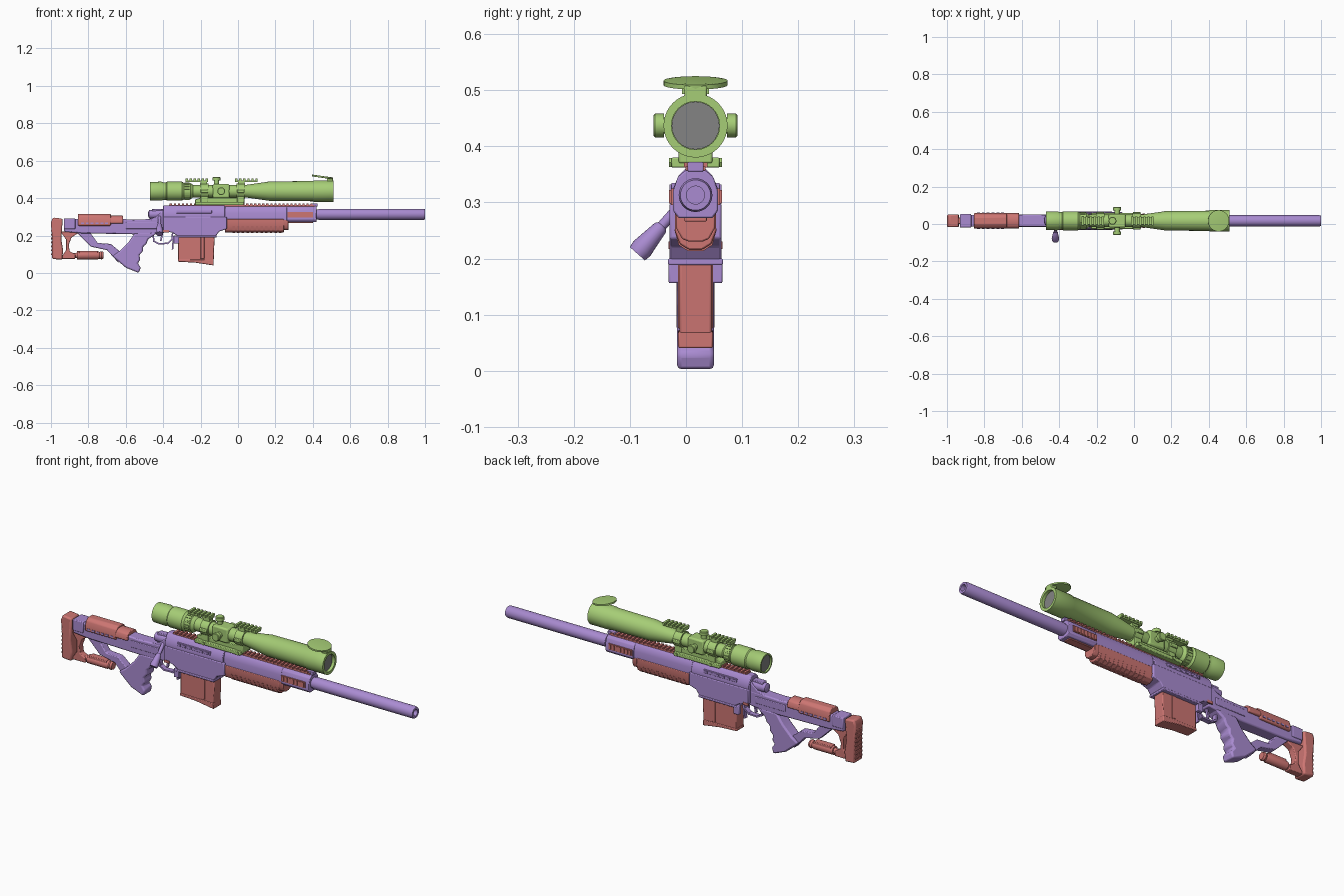
import bpy, bmesh, math
from mathutils import Matrix, Vector

MID = .017  # the bolt handle pushes the body off centre
cube = bpy.data.objects.get("Cube")
if cube:
    bpy.data.objects.remove(cube, do_unlink=True)


def material(name, r, g, b):
    m = bpy.data.materials.new(name)
    m.use_nodes = True
    m.diffuse_color = (r, g, b, 1)
    m.node_tree.nodes["Principled BSDF"].inputs["Base Color"].default_value = (r, g, b, 1)
    return m


purple = material("purple body", .40, .26, .64)
red = material("red furniture", .61, .18, .17)
green = material("green optics", .38, .61, .18)
gray = material("gray glass", .23, .23, .23)


def finish(name, bm, mat, bevel=0):
    bmesh.ops.recalc_face_normals(bm, faces=bm.faces)
    mesh = bpy.data.meshes.new(name)
    bm.to_mesh(mesh)
    bm.free()
    mesh.materials.append(mat)
    for p in mesh.polygons:
        p.use_smooth = True
    mesh.set_sharp_from_angle(angle=math.radians(32))
    ob = bpy.data.objects.new(name, mesh)
    bpy.context.collection.objects.link(ob)
    if bevel:
        mod = ob.modifiers.new("Bevel", "BEVEL")
        mod.width, mod.segments, mod.limit_method = bevel, 2, "ANGLE"
    return ob


def extrude(name, points, offset, mat, bevel=0):
    bm = bmesh.new()
    face = bm.faces.new([bm.verts.new(p) for p in points])
    new = bmesh.ops.extrude_face_region(bm, geom=[face])["geom"]
    bmesh.ops.translate(bm, verts=[v for v in new if isinstance(v, bmesh.types.BMVert)], vec=offset)
    return finish(name, bm, mat, bevel)


def side_profile(name, xz, half, mat, bevel=0, y=0):
    """Outline seen from the side, thickened across the body."""
    return extrude(name, [(x, MID + y - half, z) for x, z in xz], (0, 2 * half, 0), mat, bevel)


def section(name, half_yz, x0, x1, mat, bevel=0):
    """Half of a cross-section, mirrored and extruded along the body."""
    ring = half_yz + [(-y, z) for y, z in reversed(half_yz)]
    return extrude(name, [(x0, MID + y, z) for y, z in ring], (x1 - x0, 0, 0), mat, bevel)


def box(name, x0, x1, z0, z1, half, mat, bevel=0, y=0):
    return side_profile(name, [(x0, z0), (x1, z0), (x1, z1), (x0, z1)], half, mat, bevel, y)


def bar(name, a, b, thick, half, mat):
    a, b = Vector(a), Vector(b)
    d = (b - a).normalized() * thick / 2
    n = Vector((-d.y, d.x))
    a, b = a - d, b + d
    return side_profile(name, [a + n, b + n, b - n, a - n], half, mat)


def lathe(name, profile, origin, axis, mat, sides=32):
    """Turned solid; profile is (distance along axis, radius)."""
    bm = bmesh.new()
    turn = Vector(axis).to_track_quat("Z", "Y").to_matrix().to_4x4()
    turn = Matrix.Translation(origin) @ turn
    rings = []
    for t, r in profile:
        rings.append([bm.verts.new(turn @ Vector((r * math.cos(a), r * math.sin(a), t)))
                      for a in (math.tau * i / sides for i in range(sides))])
    for lo, hi in zip(rings, rings[1:]):
        for i in range(sides):
            j = (i + 1) % sides
            bm.faces.new((lo[i], lo[j], hi[j], hi[i]))
    bm.faces.new(rings[0])
    bm.faces.new(rings[-1])
    return finish(name, bm, mat)


ALONG = (1, 0, 0)

# Barrel with a hollow muzzle
lathe("barrel", [(-.1, .027), (.43, .027), (.43, .03), (.99, .03), (1, .027), (1, .016), (.93, .016)],
      (0, MID, .313), ALONG, purple)

# Receiver, fore-end and magazine well
upper = [(.018, .36), (.03, .348), (.042, .32), (.042, .285), (.034, .27)]
section("upper_receiver", upper, -.4, -.07, purple, .003)
section("barrel_shroud", [(.018, .357), (.028, .345), (.034, .32), (.034, .28)], -.07, .27, purple, .003)
section("fore_end_cap", [(.018, .357), (.032, .345), (.04, .32), (.04, .285), (.03, .272)], .26, .42, purple, .003)
side_profile("lower_receiver", [(-.4, .3), (-.4, .225), (-.35, .215), (-.32, .195), (-.12, .195),
                                (-.1, .222), (-.06, .235), (-.06, .3)], .046, purple, .004)
box("magazine_well_rim", -.335, -.115, .188, .2, .049, purple, .003)
for s in (-1, 1):
    box("magazine_guide", -.345, -.315, .156, .2, .011, purple, .003, s * .037)
    box("receiver_side_strip", -.33, -.14, .318, .335, .005, purple, .002, s * .038)
    for i in range(6):
        box("strip_lug", -.325 + i * .032, -.31 + i * .032, .322, .332, .004, purple, 0, s * .042)
    box("safety_plate", -.4, -.37, .217, .23, .003, red, 0, s * .045)
side_profile("front_sight_base", [(.37, .355), (.425, .355), (.425, .372), (.39, .372)], .014, purple, .002)

# Bolt and its handle
lathe("bolt_shroud", [(-.48, .012), (-.475, .022), (-.43, .026), (-.38, .026)], (0, MID, .313), ALONG, purple)
side_profile("receiver_tang", [(-.5, .28), (-.44, .3), (-.39, .34), (-.39, .23), (-.5, .23)], .03, purple, .004)
box("bolt_stop", -.46, -.4, .325, .342, .016, purple, .003)
lathe("bolt_handle", [(0, .009), (.055, .009), (.06, .013), (.11, .02), (.122, .018)],
      (-.42, -.006, .3), (0, -.075, -.085), purple, 20)

# Top rail with cross slots
box("top_rail", -.37, .41, .355, .364, .018, red)
for i in range(36):
    box("rail_tooth", -.365 + i * .0215, -.353 + i * .0215, .362, .371, .021, red)

# Hand guard with raised ribs and the short side rails
guard = [(.036, .288), (.037, .25), (.028, .226), (.012, .216)]
section("hand_guard", guard, -.07, .245, red, .003)
section("hand_guard_nose", [(.035, .285), (.035, .255), (.024, .235), (.012, .23)], .24, .27, red, .003)
for i in range(11):
    x = -.03 + i * .025
    section("guard_rib", [(.038, .252), (.03, .224), (.013, .213)], x, x + .013, red)
for s in (-1, 1):
    box("side_rail", .265, .4, .295, .325, .003, red, 0, s * .041)
    for i in range(7):
        box("side_rail_tooth", .27 + i * .019, .281 + i * .019, .298, .322, .003, red, 0, s * .044)
box("under_rail", .27, .4, .266, .277, .02, red, .002)

# Magazine
side_profile("magazine", [(-.32, .2), (-.125, .2), (-.13, .065), (-.235, .058), (-.32, .065)], .029, red, .004)
side_profile("magazine_floor", [(-.322, .073), (-.322, .06), (-.23, .055), (-.13, .04), (-.13, .07)], .031, red, .003)
box("magazine_spine", -.2, -.18, .075, .19, .031, red, .002)

# Trigger and guard
loop = [(-.455, .215), (-.45, .17), (-.425, .156), (-.375, .158), (-.352, .18), (-.35, .21)]
for a, b in zip(loop, loop[1:]):
    bar("trigger_guard", a, b, .008, .013, purple)
bar("trigger", (-.405, .21), (-.412, .175), .009, .006, purple)
bar("magazine_latch", (-.345, .19), (-.35, .13), .008, .01, purple)

# Stock body
side_profile("stock_beam", [(-.93, .22), (-.93, .288), (-.62, .288), (-.56, .285), (-.39, .29), (-.39, .215),
                            (-.48, .205), (-.84, .212)], .031, purple, .006)
box("stock_side_panel", -.6, -.43, .235, .27, .034, purple, .003)
box("stock_rear_block", -.93, -.87, .235, .292, .036, purple, .004)

# Grip with finger swells, and the strut that closes the thumb hole
side_profile("grip", [(-.55, .215), (-.43, .215), (-.48, .18), (-.49, .155), (-.508, .14), (-.508, .115),
                      (-.528, .095), (-.522, .07), (-.537, .052), (-.52, .03), (-.53, 0), (-.6, .028),
                      (-.635, .058), (-.67, .09), (-.635, .115), (-.585, .165)], .033, purple, .008)
side_profile("grip_strut", [(-.86, .215), (-.79, .215), (-.75, .16), (-.68, .155), (-.62, .105), (-.64, .055),
                            (-.7, .122), (-.785, .14)], .02, purple, .004)

# Cheek rest
cheek = [(.018, .316), (.034, .304), (.042, .28), (.042, .256), (.034, .252)]
section("cheek_rest", cheek, -.855, -.68, red, .004)
section("cheek_rest_front", [(.018, .306), (.034, .297), (.042, .28), (.042, .266), (.034, .264)],
        -.685, -.615, red, .004)
for s in (-1, 1):
    for i in range(6):
        box("cheek_slot", -.84 + i * .026, -.824 + i * .026, .262, .27, .002, purple, 0, s * .0425)

# Butt pad, its bracket and the rear support
side_profile("butt_pad", [(-.995, .075), (-.94, .07), (-.935, .12), (-.945, .18), (-.937, .29), (-.99, .296),
                          (-1, .27), (-.993, .18)], .034, red, .008)
for i in range(9):
    box("pad_ridge", -.999, -.985, .095 + i * .021, .105 + i * .021, .027, red, .002)
side_profile("butt_bracket", [(-.95, .222), (-.85, .215), (-.89, .19), (-.905, .15), (-.9, .115), (-.87, .1),
                              (-.87, .075), (-.95, .075), (-.92, .12), (-.92, .18)], .018, red, .004)
lathe("rear_support", [(-.88, .013), (-.86, .014), (-.86, .022), (-.75, .022), (-.74, .018), (-.73, .022), (-.72, .018)],
      (0, MID, .094), ALONG, red, 16)
box("support_channel", -.85, -.75, .1, .118, .018, red, .003)

# Scope tube, hollow at both ends
AXIS_Z = .437
lathe("scope_tube", [(-.455, .042), (-.47, .042), (-.47, .049), (-.41, .051), (-.4, .047), (-.385, .047), (-.38, .051),
                     (-.3, .051), (-.29, .044), (-.255, .044), (-.24, .033), (.04, .033), (.17, .052),
                     (.4, .054), (.405, .057), (.51, .057), (.51, .043), (.49, .043)],
      (0, MID, AXIS_Z), ALONG, green, 40)
lathe("front_glass", [(.488, .0425), (.495, .0425)], (0, MID, AXIS_Z), ALONG, gray, 40)
lathe("eye_glass", [(-.462, .0415), (-.455, .0415)], (0, MID, AXIS_Z), ALONG, gray, 40)
for i in range(20):
    a = math.tau * i / 20
    ridge = box("zoom_ring_ridge", -.287, -.26, -.004, .004, .003, green, 0, -MID)
    ridge.matrix_world = Matrix.Translation((0, MID + .044 * math.cos(a), AXIS_Z + .044 * math.sin(a))) \
        @ Matrix.Rotation(a, 4, "X")

# Turrets
box("turret_block", -.135, -.045, .4, .475, .036, green, .008)
knob = [(.03, .014), (.056, .014), (.056, .021), (.072, .021), (.075, .018)]
for name, axis in (("left_knob", (0, 1, 0)), ("right_knob", (0, -1, 0)), ("top_knob", (0, 0, 1))):
    lathe(name, knob, (-.09 if axis[2] == 0 else -.115, MID, AXIS_Z), axis, green, 20)

# Mount: clamp base, rings and accessory rails
side_profile("mount_base", [(-.23, .376), (.03, .376), (.03, .392), (-.0, .402), (-.2, .402), (-.23, .392)], .026, green, .003)
box("mount_clamp", -.23, .03, .362, .38, .043, green, .003)
for x in (-.18, .015):
    lathe("scope_ring", [(-.022, .04), (.022, .04)], (x, MID, AXIS_Z), ALONG, green)
    box("ring_flange", x - .02, x + .02, .428, .446, .047, green, .003)
    box("ring_foot", x - .02, x + .02, .37, .41, .03, green, .003)
    for s in (-1, 1):
        lathe("clamp_bolt", [(0, .009), (.047, .009)], (x, MID, .371), (0, s, 0), green, 6)
for x0 in (-.28, -.015):
    box("accessory_rail", x0, x0 + .12, .487, .495, .019, green)
    box("rail_post", x0 + .015 if x0 > -.1 else x0 + .08, x0 + .05 if x0 > -.1 else x0 + .115, .465, .49, .014, green)
    for i in range(6):
        box("accessory_tooth", x0 + i * .0215, x0 + .012 + i * .0215, .493, .505, .024, green)

# Flipped-up lens cap
box("cap_hinge", .475, .508, .485, .508, .02, green, .003)
lathe("lens_cap", [(-.005, .05), (-.004, .057), (.004, .057), (.005, .05)], (.452, MID, .513), (.14, 0, 1), green, 40)
